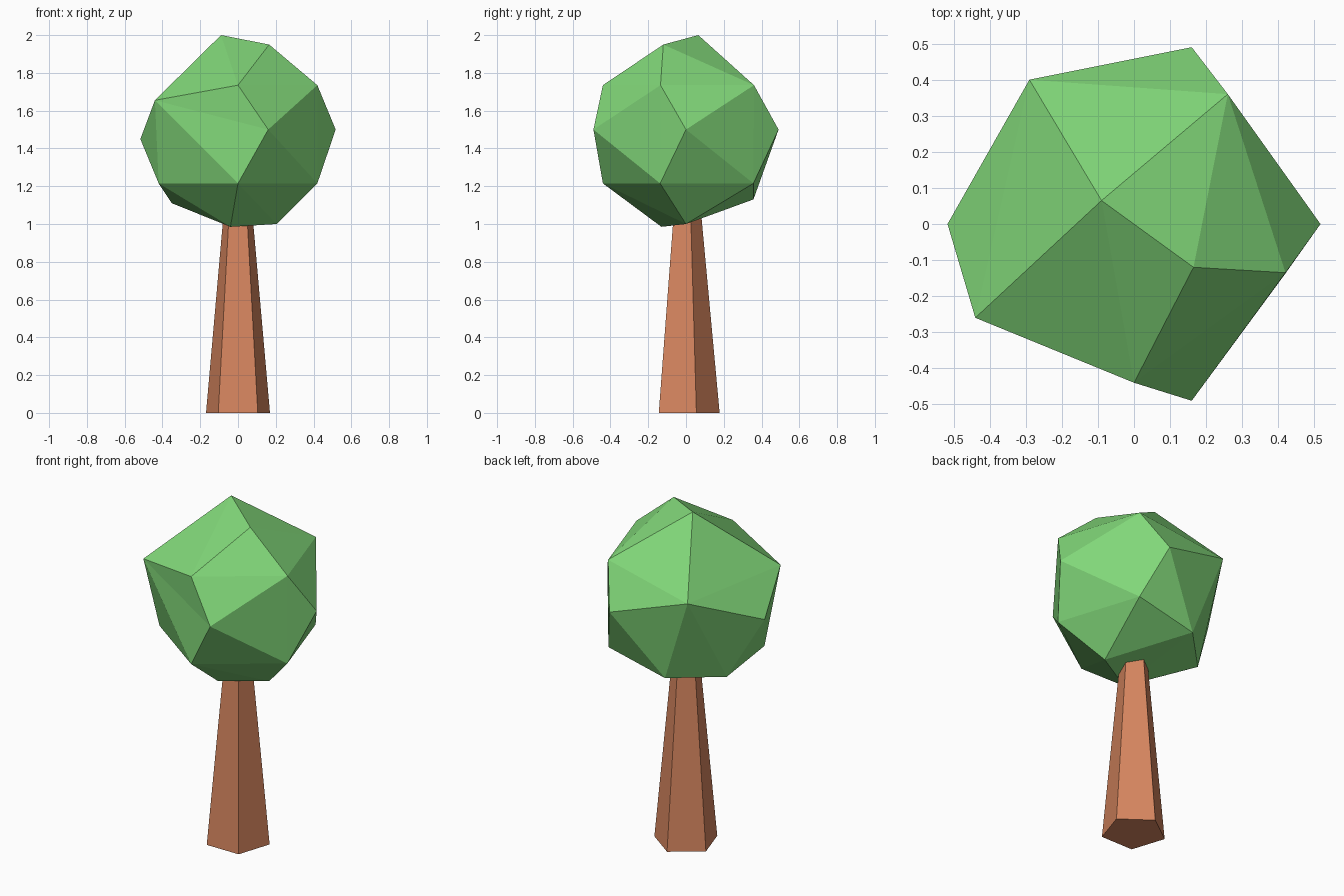
import bpy
import bmesh
from mathutils import Vector

cube = bpy.data.objects.get("Cube")
if cube:
    bpy.data.objects.remove(cube, do_unlink=True)


def make_material(name, rgb):
    mat = bpy.data.materials.new(name)
    mat.use_nodes = True
    mat.diffuse_color = (*rgb, 1)
    shader = next(n for n in mat.node_tree.nodes if n.type == "BSDF_PRINCIPLED")
    shader.inputs["Base Color"].default_value = (*rgb, 1)
    shader.inputs["Roughness"].default_value = 1
    return mat


def add_object(name, bm, mat):
    bmesh.ops.recalc_face_normals(bm, faces=bm.faces)
    mesh = bpy.data.meshes.new(name)
    bm.to_mesh(mesh)
    bm.free()
    mesh.materials.append(mat)
    obj = bpy.data.objects.new(name, mesh)
    bpy.context.scene.collection.objects.link(obj)
    return obj


leaf_green = make_material("leaf green", (0.22, 0.68, 0.19))
bark_brown = make_material("bark brown", (0.68, 0.24, 0.115))

# Trunk: tapered five-sided post, one corner to the back, top hidden in the crown
bm = bmesh.new()
bmesh.ops.create_cone(bm, cap_ends=True, segments=5,
                      radius1=0.178, radius2=0.076, depth=1.1)
for v in bm.verts:
    v.co.z += 0.55
# Turn the corner that is nearest the back exactly onto +y
corner = max((v.co for v in bm.verts), key=lambda co: co.y)
turn = Vector((corner.x, corner.y)).angle_signed(Vector((0, 1)))
for v in bm.verts:
    flat = Vector((v.co.x, v.co.y))
    # signed angle is clockwise positive
    c, s = Vector((1, 0)), Vector((0, 1))
    from_angle = c.angle_signed(flat)
    r = flat.length
    import math
    a = -from_angle - turn
    v.co.x, v.co.y = r * math.cos(a), r * math.sin(a)
add_object("trunk", bm, bark_brown)

# Crown: irregular faceted ball, wrapped around its corner points
upper_front, lower_front = (0, -0.44, 1.735), (0, -0.44, 1.215)
corners = [
    # top
    (-0.09, 0.065, 2.0), (0.165, -0.12, 1.95),
    # upper ring
    upper_front, (0.42, -0.135, 1.735), (0.26, 0.36, 1.735),
    (-0.29, 0.40, 1.635), (-0.44, -0.26, 1.655),
    # widest ring
    (0.16, -0.49, 1.5), (0.517, 0, 1.5), (0.16, 0.49, 1.5), (-0.517, 0, 1.45),
    # lower ring
    lower_front, (0.42, -0.137, 1.215), (0.26, 0.357, 1.215),
    (-0.112, 0.357, 1.13), (-0.35, 0.117, 1.11), (-0.42, -0.137, 1.215),
    # underside
    (0.205, 0, 1.0), (-0.04, -0.13, 0.985),
]
bm = bmesh.new()
points = [bm.verts.new(p) for p in corners]
bmesh.ops.convex_hull(bm, input=points)

# Fold the front facet sideways, so it creases from left to right
a, b = points[corners.index(upper_front)], points[corners.index(lower_front)]
crease = bm.edges.get((a, b))
if crease:
    bmesh.ops.rotate_edges(bm, edges=[crease], use_ccw=False)
add_object("crown", bm, leaf_green)
